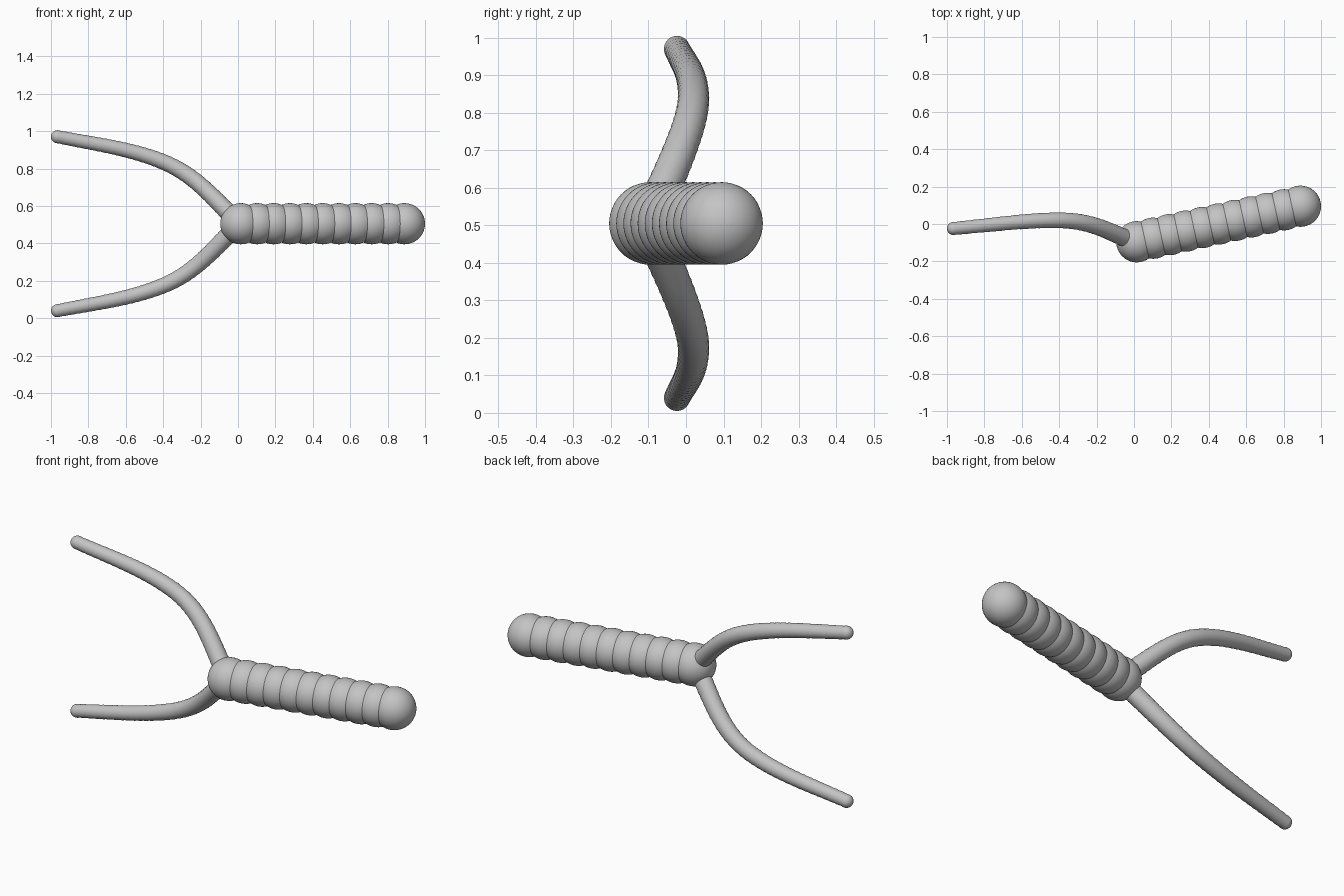
import bpy
import bmesh
import math
from mathutils import Vector
from mathutils.geometry import interpolate_bezier

if "Cube" in bpy.data.objects:
    bpy.data.objects.remove(bpy.data.objects["Cube"])

MID_Z = 0.505

grey = bpy.data.materials.new("light_grey")
grey.use_nodes = True
grey.diffuse_color = (0.55, 0.55, 0.55, 1)
grey.node_tree.nodes["Principled BSDF"].inputs["Base Color"].default_value = grey.diffuse_color


def sweep(name, stations, sides):
    """Skin circular rings along (centre, tangent, radius) stations."""
    bm = bmesh.new()
    rings = []
    for centre, tangent, radius in stations:
        u = tangent.cross(Vector((0, 1, 0))).normalized()
        v = tangent.cross(u).normalized()
        rings.append([bm.verts.new(centre + radius * (math.cos(a) * u + math.sin(a) * v))
                      for a in (math.tau * i / sides for i in range(sides))])
    for a, b in zip(rings, rings[1:]):
        for i in range(sides):
            j = (i + 1) % sides
            bm.faces.new((a[i], a[j], b[j], b[i]))
    bm.faces.new(rings[0])
    bm.faces.new(rings[-1])
    bmesh.ops.recalc_face_normals(bm, faces=bm.faces)
    mesh = bpy.data.meshes.new(name)
    bm.to_mesh(mesh)
    bm.free()
    mesh.materials.append(grey)
    obj = bpy.data.objects.new(name, mesh)
    bpy.context.collection.objects.link(obj)
    bpy.ops.object.select_all(action='DESELECT')
    bpy.context.view_layer.objects.active = obj
    obj.select_set(True)
    bpy.ops.object.shade_smooth_by_angle(angle=math.radians(20))
    return obj


# Handle: a straight row of overlapping balls, skinned as one scalloped rod
start, end = Vector((0.015, -0.095, MID_Z)), Vector((0.89, 0.095, MID_Z))
axis = (end - start).normalized()
length = (end - start).length
BALLS, BALL_R = 11, 0.11
gap = length / (BALLS - 1)
offsets = [-BALL_R * math.cos(math.pi / 2 * i / 12) for i in range(12)]
offsets += [gap * i / 8 for i in range(8 * (BALLS - 1) + 1)]
offsets += [length + BALL_R * math.sin(math.pi / 2 * i / 12) for i in range(1, 13)]
stations = []
for d in offsets:
    nearest = min(max(round(d / gap), 0), BALLS - 1) * gap
    r = math.sqrt(max(BALL_R ** 2 - (d - nearest) ** 2, 1e-8))
    stations.append((start + axis * d, axis, r))
sweep("handle", stations, 48)


# Fork arms: tapered curved prongs with round tips, mirrored about the handle
def arm(name, side):
    def point(x, y, h):
        return Vector((x, y, MID_Z + side * h))
    # two cubic spans: out of the handle, then along the prong
    spans = [(point(0.01, -0.10, 0.0), point(-0.13, -0.045, 0.13),
              point(-0.22, 0.02, 0.26), point(-0.41, 0.02, 0.335)),
             (point(-0.41, 0.02, 0.335), point(-0.58, 0.02, 0.402),
              point(-0.76, -0.005, 0.425), point(-0.965, -0.024, 0.465))]
    path = interpolate_bezier(*spans[0], 33) + interpolate_bezier(*spans[1], 33)[1:]
    last = len(path) - 1
    stations = []
    for i, p in enumerate(path):
        tangent = (path[min(i + 1, last)] - path[max(i - 1, 0)]).normalized()
        ripple = 0.0015 if i % 2 else 0
        stations.append((p, tangent, 0.049 - 0.014 * i / last - ripple))
    tip, direction, tip_r = stations[-1]
    for i in range(1, 9):
        a = math.pi / 2 * i / 8.1
        stations.append((tip + direction * tip_r * math.sin(a), direction, tip_r * math.cos(a)))
    sweep(name, stations, 24)


arm("upper_fork_arm", 1)
arm("lower_fork_arm", -1)
